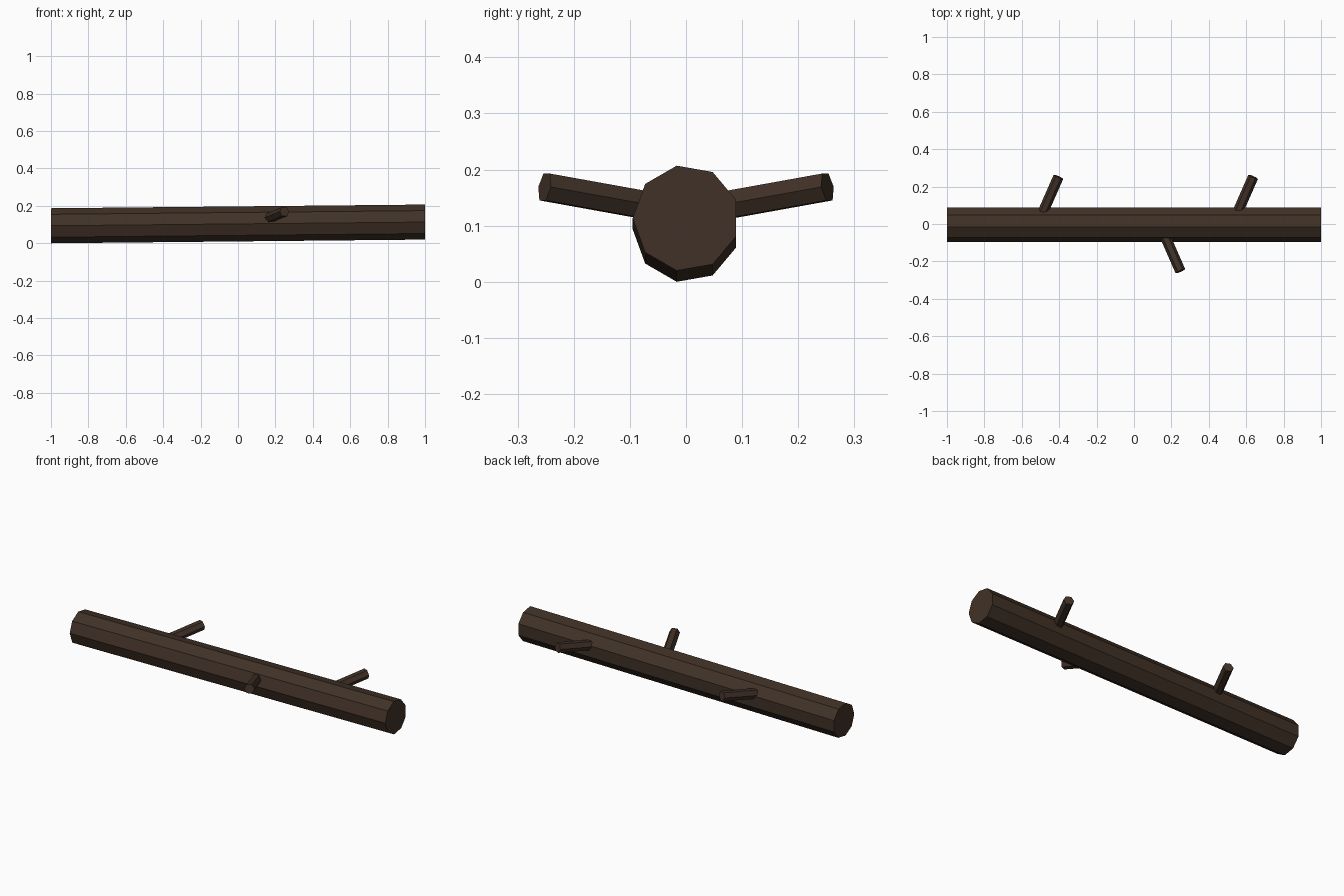
import bpy, bmesh, math
from mathutils import Vector, Matrix

if "Cube" in bpy.data.objects:
    bpy.data.objects.remove(bpy.data.objects["Cube"])

bark = bpy.data.materials.new("dark_bark")
bark.diffuse_color = (0.052, 0.031, 0.020, 1.0)
bark.use_nodes = True
bark.node_tree.nodes["Principled BSDF"].inputs["Base Color"].default_value = bark.diffuse_color


def prism(name, start, end, radius, sides, offset_deg):
    """Flat-shaded straight cylinder; offset is measured from the horizontal cross axis."""
    start, end = Vector(start), Vector(end)
    axis = (end - start).normalized()
    side = Vector((0, 0, 1)).cross(axis).normalized()
    up = axis.cross(side)
    bm = bmesh.new()
    rings = []
    for centre in (start, end):
        ring = []
        for i in range(sides):
            a = math.radians(offset_deg) + 2 * math.pi * i / sides
            ring.append(bm.verts.new(centre + radius * (math.cos(a) * side + math.sin(a) * up)))
        rings.append(ring)
    for i in range(sides):
        j = (i + 1) % sides
        bm.faces.new((rings[0][i], rings[0][j], rings[1][j], rings[1][i]))
    bm.faces.new(rings[0][::-1])
    bm.faces.new(rings[1])
    bmesh.ops.recalc_face_normals(bm, faces=bm.faces)
    mesh = bpy.data.meshes.new(name)
    bm.to_mesh(mesh)
    bm.free()
    mesh.materials.append(bark)
    obj = bpy.data.objects.new(name, mesh)
    bpy.context.collection.objects.link(obj)
    return obj


# Nine-sided log, slightly raised at its right end
prism("log", (-0.9995, 0, 0.0936), (0.9995, 0, 0.1134), 0.095, 9, 20)

# Three six-sided branch stubs, leaning right and slightly up
for i, (tip_x, s) in enumerate([(-0.404, 1), (0.248, -1), (0.637, 1)]):
    tip = Vector((tip_x, s * 0.252, 0.169))
    lean = Vector((0.44, s, 0.18))
    prism("branch_stub_%d" % (i + 1), tip - lean * 0.195, tip, 0.028, 6, 0)
